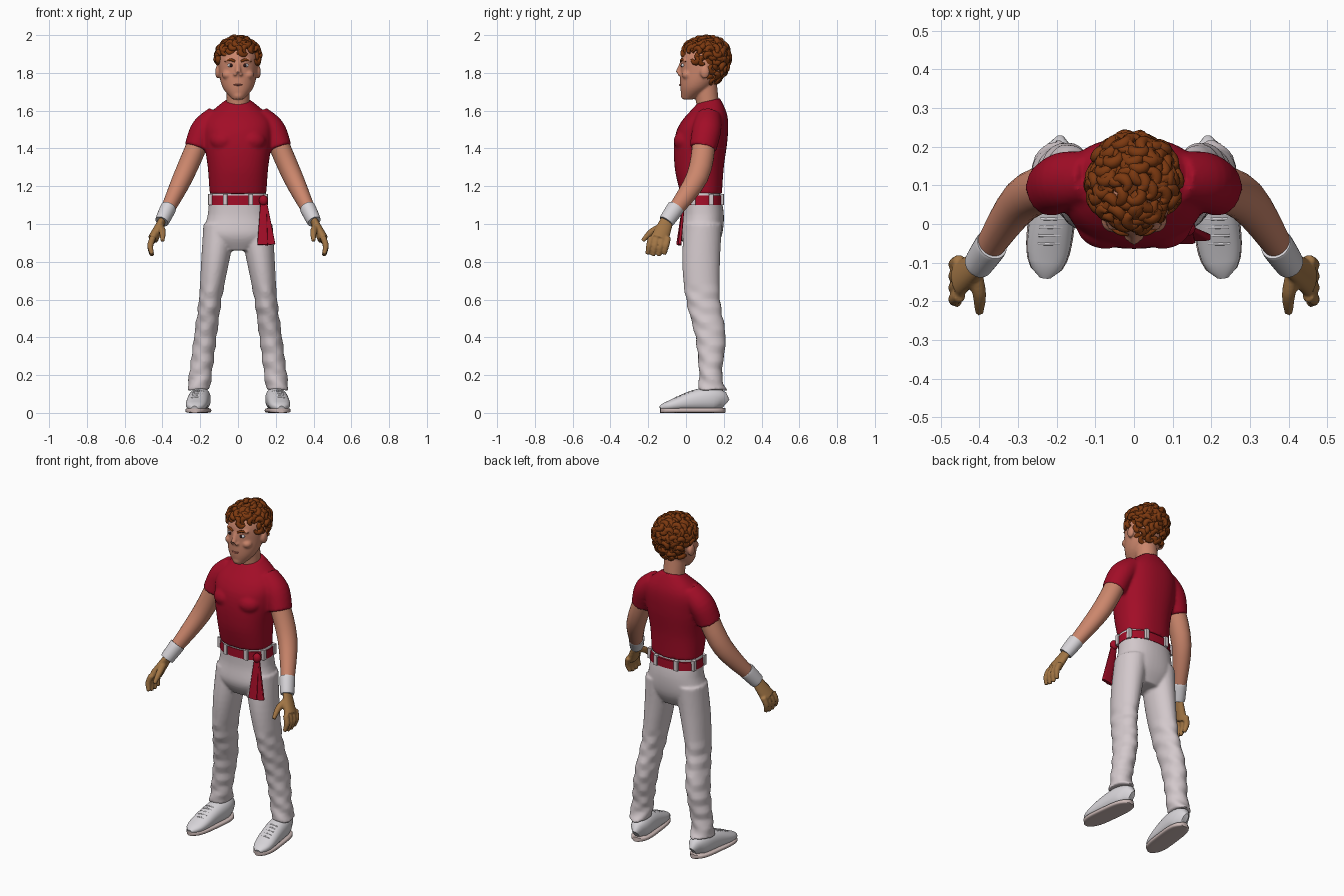
import bpy, bmesh, math, random
from mathutils import Vector, Matrix

random.seed(4)
if "Cube" in bpy.data.objects:
    bpy.data.objects.remove(bpy.data.objects["Cube"])


def material(name, *rgb):
    mat = bpy.data.materials.new(name)
    mat.use_nodes = True
    mat.diffuse_color = (*rgb, 1)
    mat.node_tree.nodes["Principled BSDF"].inputs["Base Color"].default_value = (*rgb, 1)
    return mat


crimson = material("crimson cloth", .36, .004, .02)
off_white = material("off white cloth", .65, .58, .6)
white = material("white", .68, .66, .69)
sole_grey = material("pinkish sole", .6, .48, .46)
skin = material("skin", .6, .24, .15)
auburn = material("auburn hair", .2, .04, .005)
tan = material("tan leather", .36, .18, .06)
dark = material("dark iris", .03, .01, .01)
lip = material("lip", .36, .1, .07)


def smooth_path(stations, steps):
    """Catmull-Rom interpolation of stations (x, y, z, radius_a, radius_b)."""
    last = len(stations) - 1
    path = []
    for i in range(last):
        before, start, end, after = (Vector(stations[min(max(i + k, 0), last)]) for k in range(-1, 3))
        slope_in, slope_out = (end - before) / 2, (after - start) / 2
        for step in range(steps):
            t = step / steps
            ease = t * t * (3 - 2 * t)
            path.append(start.lerp(end, ease) + slope_in * t * (1 - t)**2 - slope_out * t * t * (1 - t))
    return path + [Vector(stations[last])]


def tube(bm, stations, sides=24, level=False, power=2, steps=5, ref=None):
    """Capped loft of superellipse rings, level or square to the path."""
    path = smooth_path(stations, steps)
    centres = [Vector(p[:3]) for p in path]
    along = (centres[-1] - centres[0]).normalized()
    ref = ref or Vector((0, 0, 1) if abs(along.x) > .8 else (1, 0, 0))
    rings = []
    for i, centre in enumerate(centres):
        axis_a, axis_b = Vector((1, 0, 0)), Vector((0, 1, 0))
        if not level:
            tangent = (centres[min(i + 1, len(path) - 1)] - centres[max(i - 1, 0)]).normalized()
            axis_a = (ref - tangent * ref.dot(tangent)).normalized()
            axis_b = tangent.cross(axis_a)
        ring = []
        for k in range(sides):
            ca, sa = superellipse(math.tau * k / sides, power)
            ring.append(bm.verts.new(centre + axis_a * ca * path[i][3] + axis_b * sa * path[i][4]))
        rings.append(ring)
    for low, high in zip(rings, rings[1:]):
        for k in range(sides):
            nxt = (k + 1) % sides
            bm.faces.new((low[k], low[nxt], high[nxt], high[k]))
    bm.faces.new(rings[0])
    bm.faces.new(rings[-1])


def superellipse(angle, power):
    return [math.copysign(abs(f)**(2 / power), f) for f in (math.cos(angle), math.sin(angle))]


def column(bm, levels, power=2):
    """Upright body form from levels (height, y, half width, half depth)."""
    tube(bm, [(0, y, z, width, depth) for z, y, width, depth in levels], 48, True, power)


def limb(bm, points, radii, side=1, squash=1, **options):
    """Tapered form through points, mirrored to the given side."""
    tube(bm, [(x * side, y, z, r, r * squash) for (x, y, z), r in zip(points, radii)], **options)


def ball(bm, loc, radii, side=1):
    place = Matrix.Translation((loc[0] * side, *loc[1:])) @ Matrix.Diagonal((*radii, 1))
    bmesh.ops.create_uvsphere(bm, u_segments=20, v_segments=12, radius=1, matrix=place)


def finish(name, bm, mat, voxel=0):
    """Turn the mesh into an object, fusing overlapping forms when a voxel size is given."""
    bmesh.ops.recalc_face_normals(bm, faces=bm.faces[:])
    mesh = bpy.data.meshes.new(name)
    bm.to_mesh(mesh)
    bm.free()
    mesh.materials.append(mat)
    mesh.shade_smooth()
    obj = bpy.data.objects.new(name, mesh)
    bpy.context.collection.objects.link(obj)
    if voxel:
        fuse = obj.modifiers.new("Fuse", "REMESH")
        fuse.mode, fuse.voxel_size, fuse.use_smooth_shade = "VOXEL", voxel, True
        relax = obj.modifiers.new("Relax", "SMOOTH")
        relax.factor, relax.iterations = .5, 3
    else:
        mesh.set_sharp_from_angle(angle=.8)


SIDES = {"left": 1, "right": -1}
shoulder, elbow, wrist, knuckle = (Vector(p) for p in (
    (.19, .1, 1.48), (.29, .06, 1.25), (.4, -.1, 1.02), (.45, -.14, .92)))

# Shirt: torso with a raised back collar, fused with chest and sleeves
bm = bmesh.new()
column(bm, [(1.16, .08, .15, .11), (1.3, .07, .16, .13), (1.45, .08, .18, .14),
            (1.56, .1, .17, .12), (1.65, .12, .07, .06)], 2.3)
for v in bm.verts:
    v.co.z += max(v.co.z - 1.5, 0) * 1.5 * (v.co.y - .11)
for side in SIDES.values():
    limb(bm, [(.11, .12, 1.57), (.18, .11, 1.5), (.22, .09, 1.4)], (.06, .07, .065), side, 1.1)
    ball(bm, (.075, 0, 1.44), (.075, .065, .06), side)
finish("shirt", bm, crimson, .009)

# Trousers: hips fused with two legs that crease below the thigh
bm = bmesh.new()
column(bm, [(1.17, .08, .15, .1), (1.05, .09, .16, .11), (.94, .08, .18, .11), (.86, .08, .1, .07)], 2.3)
for side in SIDES.values():
    legs = [(1, .09, .1), (.8, .08, .1), (.6, .09, .09), (.4, .13, .08), (.2, .13, .06), (.12, .14, .08)]
    tube(bm, [(side * (.225 - .13 * z), y, z, .06 + .07 * max(z - .6, 0), depth)
              for z, y, depth in legs], 32, level=True)
bm.normal_update()
for v in bm.verts:
    if v.co.z < .68:
        v.co += v.normal * .004 * math.sin(v.co.z * 75 + abs(v.co.x) * 45 + v.co.y * 30)
finish("trousers", bm, off_white, .008)

# Belt, its loops, knot and hanging tails
bm = bmesh.new()
column(bm, [(1.1, .086, .157, .11), (1.15, .086, .154, .11)], 2.3)
finish("belt", bm, crimson)
bm = bmesh.new()
for i in range(8):
    x, y = superellipse(math.pi * (i + .5) / 4, 2.3)
    limb(bm, [(x * .156, .086 + y * .11, z) for z in (1.1, 1.16)], (.012, .012), power=6, level=True)
finish("belt_loops", bm, off_white)
bm = bmesh.new()
ball(bm, (.135, -.01, 1.125), (.024, .022, .028))
for tip in (.13, .17):
    limb(bm, [(.135, -.01, 1.13), (tip, -.2 * (.34 - tip), .89)], (.015, .028), squash=.35, power=5)
finish("belt_tails", bm, crimson)

for name, side in SIDES.items():
    # Bare arm
    bm = bmesh.new()
    limb(bm, (shoulder, elbow, wrist), (.055, .053, .03), side, 1.1)
    finish(name + "_arm", bm, skin)

    # Wristband
    bm = bmesh.new()
    limb(bm, [elbow.lerp(wrist, t) for t in (.7, .73, 1, 1.03)], (.038, .042, .038, .034), side, 1.1)
    finish(name + "_wristband", bm, white)

    # Gloved hand: palm, four fingers and thumb
    bm = bmesh.new()
    limb(bm, (wrist, knuckle), (.02, .028), side, 1.75)
    for i in range(4):
        base = knuckle + Vector((0, .03 * (i - 1.5), .01))
        tip = base + Vector((.005, -.02, -.09 - .01 * math.sin(i)))
        bend = base.lerp(tip, .5) + Vector((.012, 0, 0))
        limb(bm, (base, bend, tip), (.017, .016, .011), side, sides=14)
    limb(bm, (wrist.lerp(knuckle, .3), (.4, -.18, .96), (.4, -.23, .91)), (.02, .018, .011), side, sides=14)
    finish(name + "_glove", bm, tan, .0055)

    # Shoe upper and sole share one rounded outline from heel to toe
    upper, sole = [], []
    for i in range(17):
        t = .01 + .98 * i / 16
        edge = math.sqrt(1 - (2 * t - 1)**4)
        half_height = (.045 + .02 * math.cos(math.pi * t**1.5)) * math.sqrt(edge)
        x, y = side * (.19 + .04 * t), .21 - .35 * t
        upper.append((x, y, half_height + .01, .058 * edge, half_height))
        sole.append((x, y, .013, .061 * edge, .013))
    bm = bmesh.new()
    tube(bm, upper, 28, steps=1, power=2.3)
    for x, y, z, width, height in upper[8:13]:
        limb(bm, [(x + k * width * .5, y, z + height * (1 - .1 * k * k)) for k in (-1, 0, 1)],
             (.004, .005, .004), sides=8)
    finish(name + "_shoe", bm, white)
    bm = bmesh.new()
    tube(bm, sole, 28, steps=1, power=4)
    finish(name + "_sole", bm, sole_grey)

    # Eye, iris and brow
    bm = bmesh.new()
    ball(bm, (.038, -.016, 1.84), (.018, .01, .01), side)
    finish(name + "_eye", bm, white)
    bm = bmesh.new()
    ball(bm, (.037, -.024, 1.84), (.008, .004, .009), side)
    finish(name + "_iris", bm, dark)
    bm = bmesh.new()
    limb(bm, [(.016, -.026, 1.86), (.04, -.021, 1.87), (.07, 0, 1.86)], (.006, .007, .003), side, sides=10)
    finish(name + "_brow", bm, auburn)

# Head: neck, skull, nose, chin, ears, brow ridge and cheeks fused together
bm = bmesh.new()
column(bm, [(1.58, .12, .06, .06), (1.78, .1, .06, .06)])
column(bm, [(1.66, .01, .03, .03), (1.72, .05, .08, .08), (1.8, .08, .1, .11),
            (1.9, .1, .1, .12), (1.97, .1, .05, .06)])
limb(bm, [(0, -.02, 1.86), (0, -.04, 1.8)], (.01, .016))
ball(bm, (0, -.01, 1.68), (.026, .018, .018))
for side in SIDES.values():
    ball(bm, (.014, -.032, 1.793), (.011, .014, .01), side)
    ball(bm, (.107, .1, 1.805), (.014, .025, .035), side)
    ball(bm, (.042, -.002, 1.866), (.03, .018, .01), side)
    ball(bm, (.055, .008, 1.79), (.03, .03, .025), side)
finish("head", bm, skin, .006)

# Smiling mouth
bm = bmesh.new()
limb(bm, [(.018 * k, -.031 + .004 * k * k, 1.736 + .0025 * k * k) for k in range(-2, 3)],
     (.002, .004, .005, .004, .002), sides=10)
finish("mouth", bm, lip)

# Hair: a cap covered in short curled locks, leaving face and ears clear
bm = bmesh.new()
ball(bm, (0, .12, 1.88), (.108, .108, .1))
count = 210
for i in range(count):
    z = 1 - 2 * (i + .5) / count
    angle, ring = i * math.pi * (3 - math.sqrt(5)), math.sqrt(1 - z * z)
    out = Vector((ring * math.cos(angle), ring * math.sin(angle), z))
    root = Vector((0, .105, 1.89)) + out * Vector((.105, .117, .15 if z < 0 else .09))
    hairline = 1.91 if root.y < .04 else 1.84 if root.y < .08 else 1.755
    by_ear = abs(root.x) > .07 and .06 < root.y < .135 and root.z < 1.855
    if root.z < hairline or by_ear:
        continue
    u = out.orthogonal().normalized()
    v = out.cross(u)
    start, turn = random.uniform(0, math.tau), random.choice((-1, 1))
    lift = random.uniform(-.006, .006)
    points, radii = [], []
    for k in range(5):
        a = start + turn * k
        points.append(root + (u * math.cos(a) + v * math.sin(a)) * (.023 - .002 * k) + out * (lift + .002 * k))
        radii.append(.006 + .01 * math.sin(math.pi * k / 4))
    limb(bm, points, radii, sides=8, steps=3, ref=out)
finish("curly_hair", bm, auburn)
